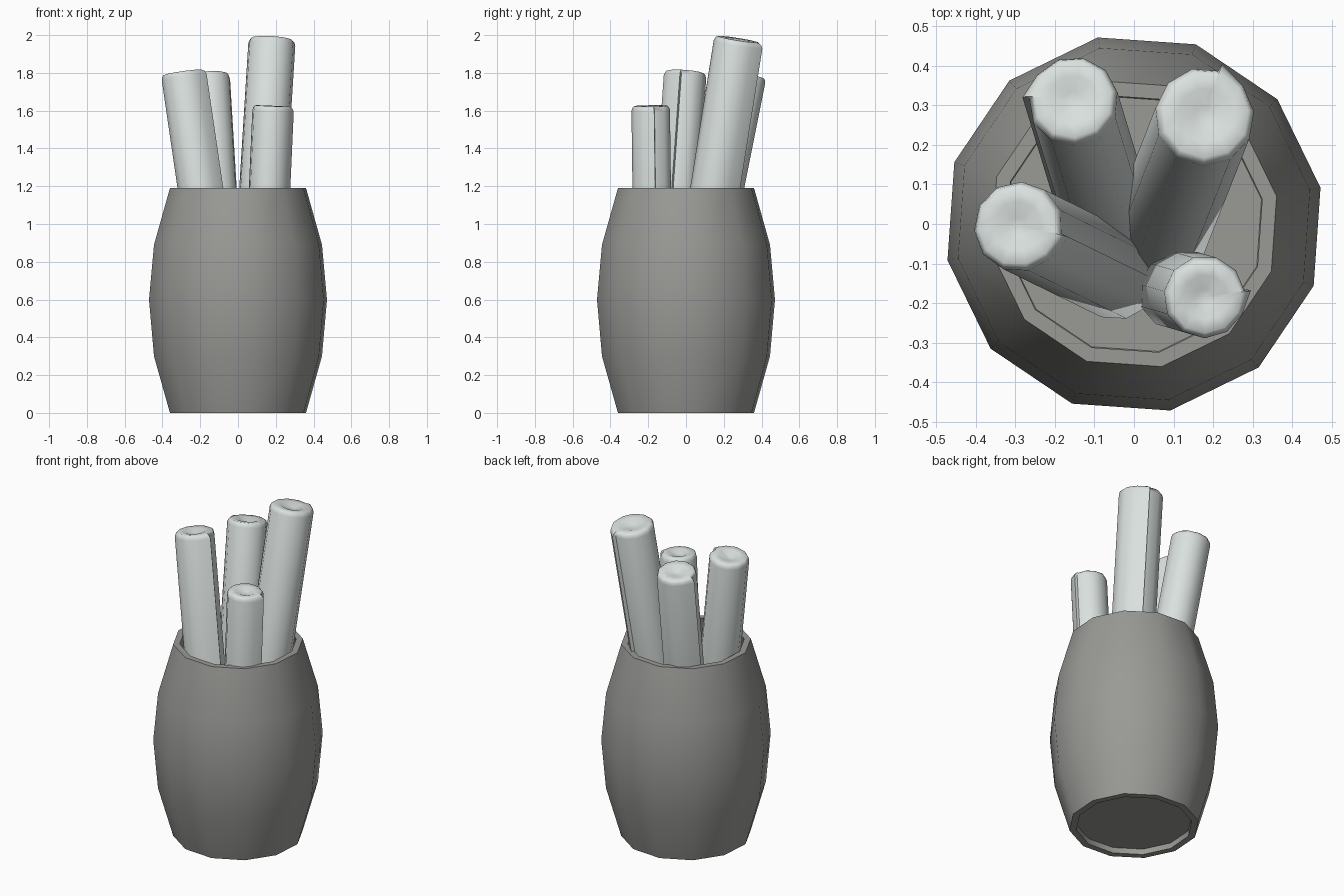
import bpy
import bmesh
from math import radians, cos, sin, tau
from mathutils import Vector

cube = bpy.data.objects.get("Cube")
if cube:
    bpy.data.objects.remove(cube, do_unlink=True)


def material(name, rgb):
    mat = bpy.data.materials.new(name)
    mat.use_nodes = True
    mat.diffuse_color = (*rgb, 1)
    mat.node_tree.nodes["Principled BSDF"].inputs["Base Color"].default_value = (*rgb, 1)
    return mat


def loft(name, rings, mat, smooth_angle):
    """Bridge rings of equal length in order; a ring of one point makes a fan."""
    bm = bmesh.new()
    loops = [[bm.verts.new(p) for p in ring] for ring in rings]
    for a, b in zip(loops, loops[1:]):
        n = max(len(a), len(b))
        for i in range(n):
            j = (i + 1) % n
            if len(a) == 1:
                bm.faces.new((a[0], b[j], b[i]))
            elif len(b) == 1:
                bm.faces.new((a[i], a[j], b[0]))
            else:
                bm.faces.new((a[i], a[j], b[j], b[i]))
    bmesh.ops.recalc_face_normals(bm, faces=bm.faces)
    mesh = bpy.data.meshes.new(name)
    bm.to_mesh(mesh)
    bm.free()
    mesh.materials.append(mat)
    obj = bpy.data.objects.new(name, mesh)
    bpy.context.collection.objects.link(obj)
    bpy.ops.object.select_all(action="DESELECT")
    obj.select_set(True)
    bpy.context.view_layer.objects.active = obj
    bpy.ops.object.shade_smooth_by_angle(angle=radians(smooth_angle))
    return obj


barrel_grey = material("barrel grey", (0.32, 0.32, 0.305))
paper_white = material("paper white", (0.70, 0.75, 0.73))

# Barrel: twelve-sided wall with a raised floor, as one closed profile
SIDES, PHASE = 12, radians(11)
profile = [(0, 0.035), (0.328, 0.035), (0.328, 0), (0.367, 0), (0.453, 0.3),
           (0.48, 0.6), (0.453, 0.89), (0.367, 1.19), (0.33, 1.19),
           (0.415, 0.89), (0.44, 0.6), (0.415, 0.3), (0.328, 0.05), (0, 0.05)]
barrel_rings = []
for r, z in profile:
    count = SIDES if r else 1
    angles = [PHASE + tau * i / SIDES for i in range(count)]
    barrel_rings.append([(r * cos(a), r * sin(a), z) for a in angles])
loft("barrel", barrel_rings, barrel_grey, 40)


# Paper rolls: a rolled section with a loose flap, rounded rim and dimpled ends
def paper_roll(name, bottom, top, radius, flap_angle, sides=11):
    bottom, top = Vector(bottom), Vector(top)
    axis = (top - bottom).normalized()
    u = Vector((1, 0, 0))
    u = (u - axis * u.dot(axis)).normalized()
    v = axis.cross(u)
    start = radians(flap_angle)

    def section(centre, scale, flap):
        points = [(start, flap)]
        points += [(start - tau * i / sides, 1) for i in range(1, sides)]
        points.append((start + 0.04, 0.97))
        return [centre + (u * cos(a) + v * sin(a)) * radius * scale * k for a, k in points]

    # Each step: distance in from the end, scale, flap reach
    end = [(0.02, 0, 1), (0.018, 0.2, 1), (0.002, 0.55, 1),
           (0, 0.87, 1.05), (0.008, 0.95, 1.1), (0.026, 1, 1.13)]
    rings = []
    for origin, direction, steps in ((bottom, axis, end), (top, -axis, end[::-1])):
        for depth, scale, flap in steps:
            centre = origin + direction * depth
            rings.append(section(centre, scale, flap) if scale else [centre])
    return loft(name, rings, paper_white, 60)


paper_roll("back_left_roll", (0.06, -0.03, 0.06), (0.18, 0.275, 1.978), 0.126, 72)
paper_roll("back_right_roll", (-0.05, -0.03, 0.06), (-0.155, 0.315, 1.79), 0.114, 175)
paper_roll("front_right_roll", (-0.04, -0.13, 0.06), (-0.295, -0.005, 1.802), 0.114, -12)
paper_roll("front_left_roll", (0.11, -0.165, 0.06), (0.18, -0.185, 1.625), 0.104, 8)
